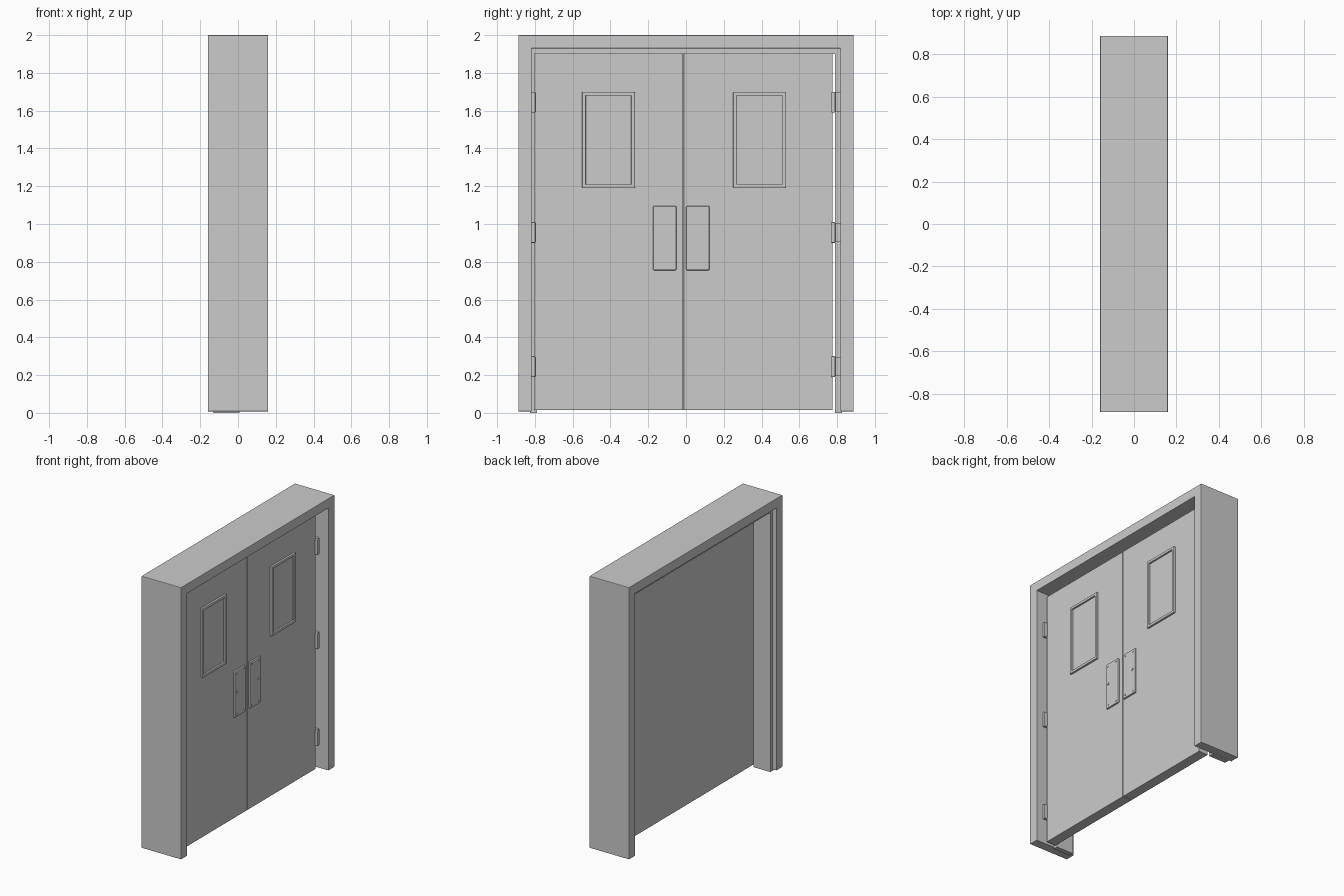
import bpy, bmesh

if "Cube" in bpy.data.objects:
    bpy.data.objects.remove(bpy.data.objects["Cube"])

steel = bpy.data.materials.new("painted steel grey")
steel.diffuse_color = (0.6, 0.6, 0.6, 1)
steel.use_nodes = True
steel.node_tree.nodes["Principled BSDF"].inputs["Base Color"].default_value = steel.diffuse_color


def finish(bm, name, bevel=0.0):
    bmesh.ops.recalc_face_normals(bm, faces=bm.faces)
    mesh = bpy.data.meshes.new(name)
    bm.to_mesh(mesh)
    bm.free()
    mesh.materials.append(steel)
    ob = bpy.data.objects.new(name, mesh)
    bpy.context.collection.objects.link(ob)
    if bevel:
        mod = ob.modifiers.new("edge", "BEVEL")
        mod.width = bevel
        mod.segments = 2
        mod.limit_method = "ANGLE"
    return ob


def prism(name, outline, x0, x1, bevel=0.0):
    """Extrude a (y, z) outline from x0 to x1."""
    bm = bmesh.new()
    face = bm.faces.new([bm.verts.new((x0, y, z)) for y, z in outline])
    out = bmesh.ops.extrude_face_region(bm, geom=[face])
    verts = [v for v in out["geom"] if isinstance(v, bmesh.types.BMVert)]
    bmesh.ops.translate(bm, vec=(x1 - x0, 0, 0), verts=verts)
    return finish(bm, name, bevel)


def box(name, x, y, z, bevel=0.0):
    return prism(name, [(y[0], z[0]), (y[1], z[0]), (y[1], z[1]), (y[0], z[1])],
                 x[0], x[1], bevel)


def portal(name, outer, top, inner, head, bottom, x, bevel=0.0):
    """Upside-down U shape: two jambs and a head."""
    prism(name, [(-outer, bottom), (-outer, top), (outer, top), (outer, bottom),
                 (inner, bottom), (inner, head), (-inner, head), (-inner, bottom)],
          x[0], x[1], bevel)


def disc(name, x, y, z, radius, depth):
    bpy.ops.mesh.primitive_cylinder_add(vertices=12, radius=radius, depth=depth,
                                        location=(x, y, z), rotation=(0, 1.5708, 0))
    ob = bpy.context.object
    ob.name = name
    ob.data.materials.append(steel)
    bpy.ops.object.shade_smooth_by_angle()


# door frame and its stop
portal("door_frame", 0.888, 2.0, 0.818, 1.93, 0.008, (-0.16, 0.16), 0.003)
portal("door_stop", 0.825, 1.935, 0.79, 1.90, 0.0, (-0.13, 0.008))

FRONT = 0.085  # outer face of the leaves

# plain rear skin covering both leaves
box("rear_skin", (0.010, 0.020), (-0.805, 0.775), (0.016, 1.902))

leaves = [("left", -1, -0.805, -0.018, -0.41, -0.1125, -0.808),
          ("right", 1, -0.012, 0.775, 0.39, 0.0625, 0.781)]
for side, s, y0, y1, win, plate, hinge in leaves:
    box(side + "_leaf", (0.015, FRONT), (y0, y1), (0.016, 1.902), 0.002)

    # raised window trim around a flat pane
    w, lo, hi, t = 0.14, 1.19, 1.70, 0.02
    for y in (win - w, win + w - t):
        box(side + "_window_stile", (FRONT - 0.005, FRONT + 0.014),
            (y, y + t), (lo, hi), 0.004)
    for z in (lo, hi - t):
        box(side + "_window_rail", (FRONT - 0.005, FRONT + 0.014),
            (win - w + 0.002, win + w - 0.002), (z, z + t), 0.004)
    box(side + "_window_pane", (FRONT - 0.005, FRONT + 0.002),
        (win - w + t, win + w - t), (lo + t, hi - t))

    # push plate with corner screws and a lock
    box(side + "_push_plate", (FRONT - 0.005, FRONT + 0.013),
        (plate - 0.062, plate + 0.062), (0.755, 1.095), 0.006)
    for dy in (-0.04, 0.04):
        for z in (0.775, 1.075):
            disc(side + "_plate_screw", FRONT + 0.013, plate + dy, z, 0.007, 0.006)
    disc(side + "_lock", FRONT + 0.013, plate + s * 0.038, 0.94, 0.009, 0.01)

    # three hinges
    for z in (0.19, 0.90, 1.59):
        box(side + "_hinge", (0.072, 0.108), (hinge - 0.012, hinge + 0.010),
            (z, z + 0.11), 0.004)
        box(side + "_hinge_leaf", (0.02, 0.085),
            (min(hinge, s * 0.82), max(hinge, s * 0.82)), (z + 0.005, z + 0.105))
